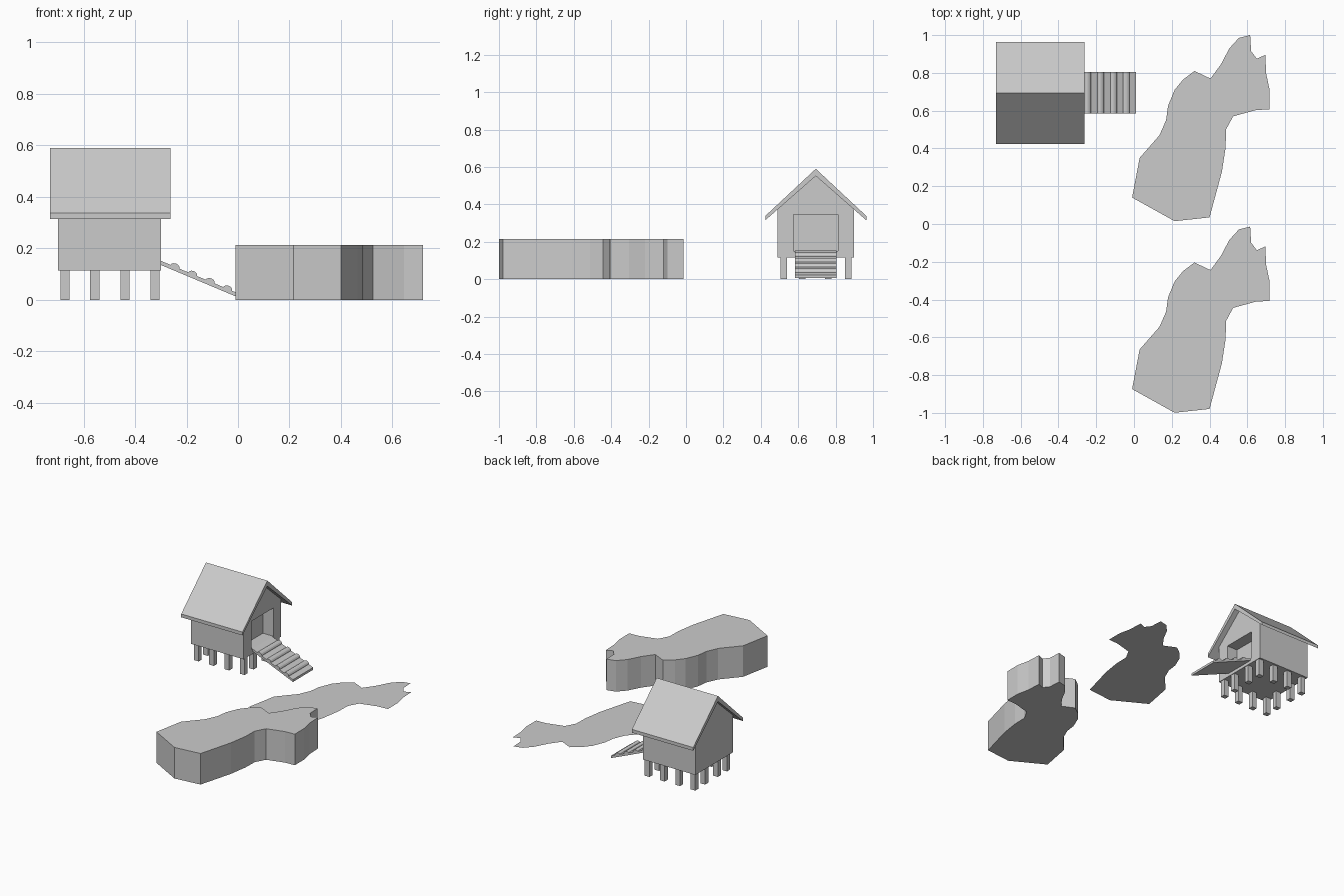
import bpy, bmesh, math
from mathutils import Vector

if "Cube" in bpy.data.objects:
    bpy.data.objects.remove(bpy.data.objects["Cube"])

grey = bpy.data.materials.new("plain_grey")
grey.diffuse_color = (0.6, 0.6, 0.6, 1)
grey.use_nodes = True
grey.node_tree.nodes["Principled BSDF"].inputs["Base Color"].default_value = grey.diffuse_color


def prism(name, profile, place, depth):
    """Extrude a flat profile; place(a, b) gives the 3D point, depth the sweep."""
    bm = bmesh.new()
    face = bm.faces.new([bm.verts.new(place(a, b)) for a, b in profile])
    if depth:
        new = bmesh.ops.extrude_face_region(bm, geom=[face], use_keep_orig=True)["geom"]
        bmesh.ops.translate(bm, vec=Vector(depth),
                            verts=[g for g in new if isinstance(g, bmesh.types.BMVert)])
        bmesh.ops.recalc_face_normals(bm, faces=bm.faces[:])
    elif face.normal.z < 0 or face.calc_area() and (face.normal_update() or face.normal.z < 0):
        face.normal_flip()
    mesh = bpy.data.meshes.new(name)
    bm.to_mesh(mesh)
    bm.free()
    mesh.materials.append(grey)
    ob = bpy.data.objects.new(name, mesh)
    bpy.context.collection.objects.link(ob)
    return ob


def box(name, x0, x1, y0, y1, z0, z1):
    return prism(name, [(x0, y0), (x1, y0), (x1, y1), (x0, y1)],
                 lambda a, b: (a, b, z0), (0, 0, z1 - z0))


CY = 0.694  # middle line of the hut

# Hut body with gables, and a recessed doorway cut in its right end
body = prism("hut_body",
             [(-0.204, 0.115), (0.204, 0.115), (0.204, 0.375), (0, 0.556), (-0.204, 0.375)],
             lambda a, b: (-0.70, CY + a, b), (0.40, 0, 0))
cutter = box("doorway_cutter", -0.38, -0.25, CY - 0.12, CY + 0.12, 0.15, 0.345)
cutter.hide_render = True
cutter.hide_set(True)
cut = body.modifiers.new("doorway", 'BOOLEAN')
cut.operation = 'DIFFERENCE'
cut.solver = 'EXACT'
cut.object = cutter

# Pitched roof
prism("roof",
      [(-0.27, 0.315), (-0.27, 0.338), (0, 0.59), (0.27, 0.338), (0.27, 0.315), (0, 0.552)],
      lambda a, b: (-0.73, CY + a, b), (0.468, 0, 0))

# Stilts around the edge of the floor
xs = [-0.672, -0.556, -0.439, -0.322]
ys = [0.522, 0.622, 0.760, 0.868]
for i, x in enumerate(xs):
    for j, y in enumerate(ys):
        if i in (0, 3) or j in (0, 3):
            box(f"stilt_{i}_{j}", x - 0.018, x + 0.018, y - 0.017, y + 0.017, 0, 0.117)

# Sloping ramp plank
TOP, SLOPE = 0.152, 0.42
surface = lambda x: TOP - SLOPE * (x + 0.30)
prism("ramp", [(-0.30, TOP - 0.016), (0.01, surface(0.01) - 0.016),
               (0.01, surface(0.01)), (-0.30, TOP)],
      lambda a, b: (a, CY - 0.11, b), (0, 0.22, 0))

# Half-round treads on the ramp
tilt = math.atan(SLOPE)
for n, x in enumerate([-0.245, -0.176, -0.108, -0.040]):
    arc = []
    for k in range(7):
        t = math.pi * k / 6
        u, v = 0.019 * math.cos(t), 0.014 * math.sin(t) - 0.001
        arc.append((x + u * math.cos(tilt) + v * math.sin(tilt),
                    surface(x) - u * math.sin(tilt) + v * math.cos(tilt)))
    prism(f"ramp_tread_{n}", arc, lambda a, b: (a, CY - 0.11, b), (0, 0.22, 0))

# Irregular shore outline, used for the flat sheet and for the thick slab
shore = [(-.01, .14), (.03, .35), (.135, .47), (.17, .55), (.18, .625), (.215, .71),
         (.26, .765), (.32, .81), (.405, .77), (.46, .845), (.505, .93), (.555, .985),
         (.615, 1.0), (.62, .915), (.65, .875), (.695, .895), (.70, .795), (.718, .71),
         (.718, .607), (.645, .603), (.525, .57), (.487, .50), (.485, .405), (.465, .275),
         (.40, .035), (.215, .015)]
prism("flat_ground", shore, lambda a, b: (a, b, 0), None)
prism("ground_slab", shore, lambda a, b: (a, b - 1.014, 0), (0, 0, 0.214))
